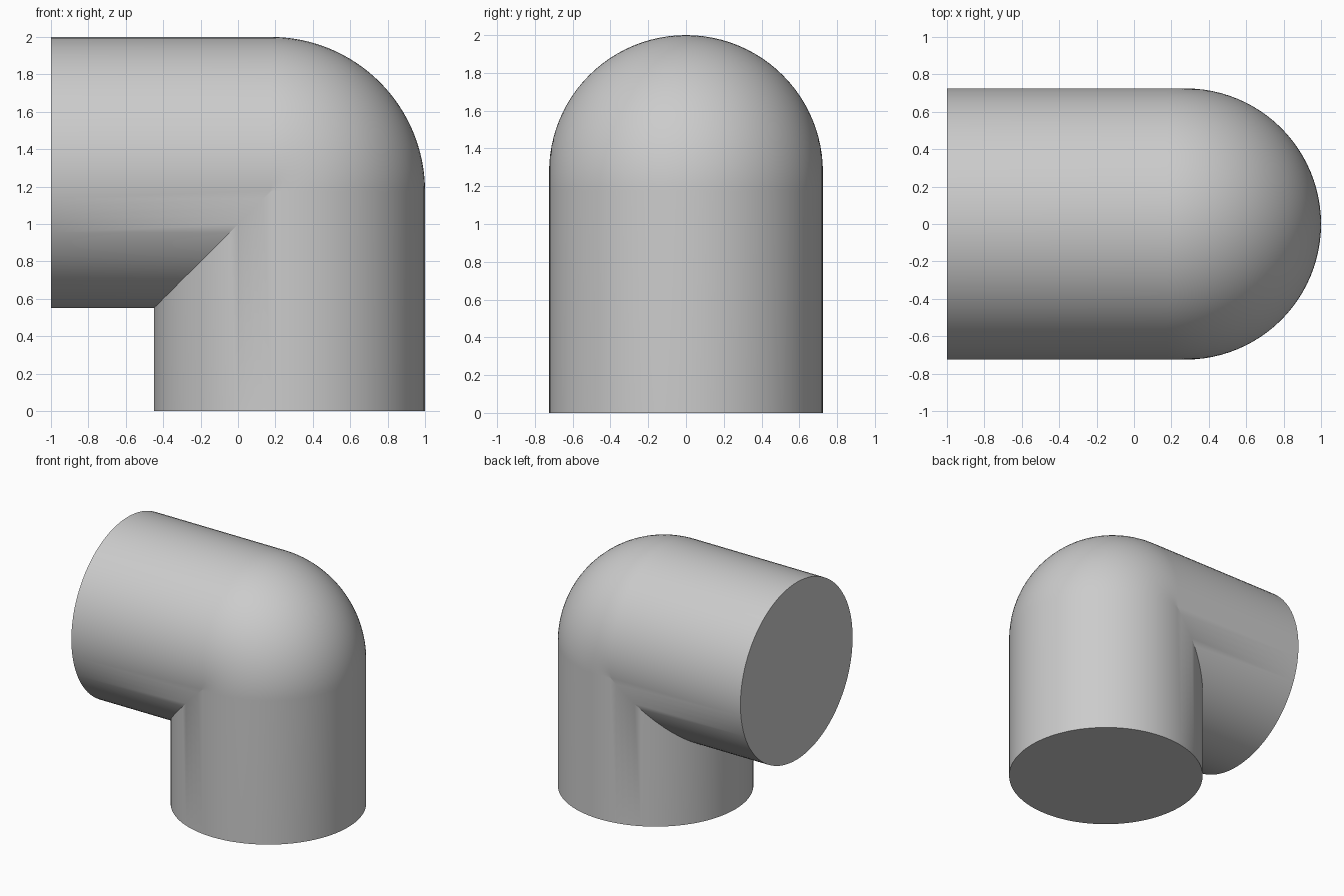
import bpy
import bmesh
from math import sin, cos, pi, radians

cube = bpy.data.objects.get("Cube")
if cube:
    bpy.data.objects.remove(cube, do_unlink=True)

RADIUS = 0.725        # pipe radius
BEND = 0.1            # bend radius of the centre line
PIVOT_X, PIVOT_Z = 0.175, 1.175
SIDES, STEPS = 96, 32

grey = bpy.data.materials.new("plain grey")
grey.use_nodes = True
colour = (0.6, 0.6, 0.6, 1)
grey.diffuse_color = colour
grey.node_tree.nodes["Principled BSDF"].inputs["Base Color"].default_value = colour


def ring(place):
    """Circle of vertices; place maps the outward offset to x and z."""
    verts = []
    for i in range(SIDES):
        a = 2 * pi * i / SIDES
        x, z = place(BEND + RADIUS * cos(a))
        verts.append(bm.verts.new((x, RADIUS * sin(a), z)))
    return verts


def bend_at(angle):
    """Bend section; the inner side collapses onto the mitre line."""
    def place(d):
        if d < 0:
            return PIVOT_X + d, PIVOT_Z + d
        return PIVOT_X + d * sin(angle), PIVOT_Z + d * cos(angle)
    return place


# Side mouth, round bend, bottom mouth
bm = bmesh.new()
rings = [ring(lambda d: (-1, PIVOT_Z + d))]
rings += [ring(bend_at(pi / 2 * s / STEPS)) for s in range(STEPS + 1)]
rings.append(ring(lambda d: (PIVOT_X + d, 0)))

for r0, r1 in zip(rings, rings[1:]):
    for i in range(SIDES):
        j = (i + 1) % SIDES
        bm.faces.new((r0[i], r0[j], r1[j], r1[i]))

# Flat end caps
bm.faces.new(rings[0])
bm.faces.new(rings[-1])
bmesh.ops.remove_doubles(bm, verts=bm.verts, dist=0.0001)
bmesh.ops.recalc_face_normals(bm, faces=bm.faces)

mesh = bpy.data.meshes.new("pipe_elbow")
bm.to_mesh(mesh)
bm.free()
mesh.materials.append(grey)
elbow = bpy.data.objects.new("pipe_elbow", mesh)
bpy.context.collection.objects.link(elbow)

bpy.ops.object.select_all(action="DESELECT")
elbow.select_set(True)
bpy.context.view_layer.objects.active = elbow
bpy.ops.object.shade_smooth_by_angle(angle=radians(30))
